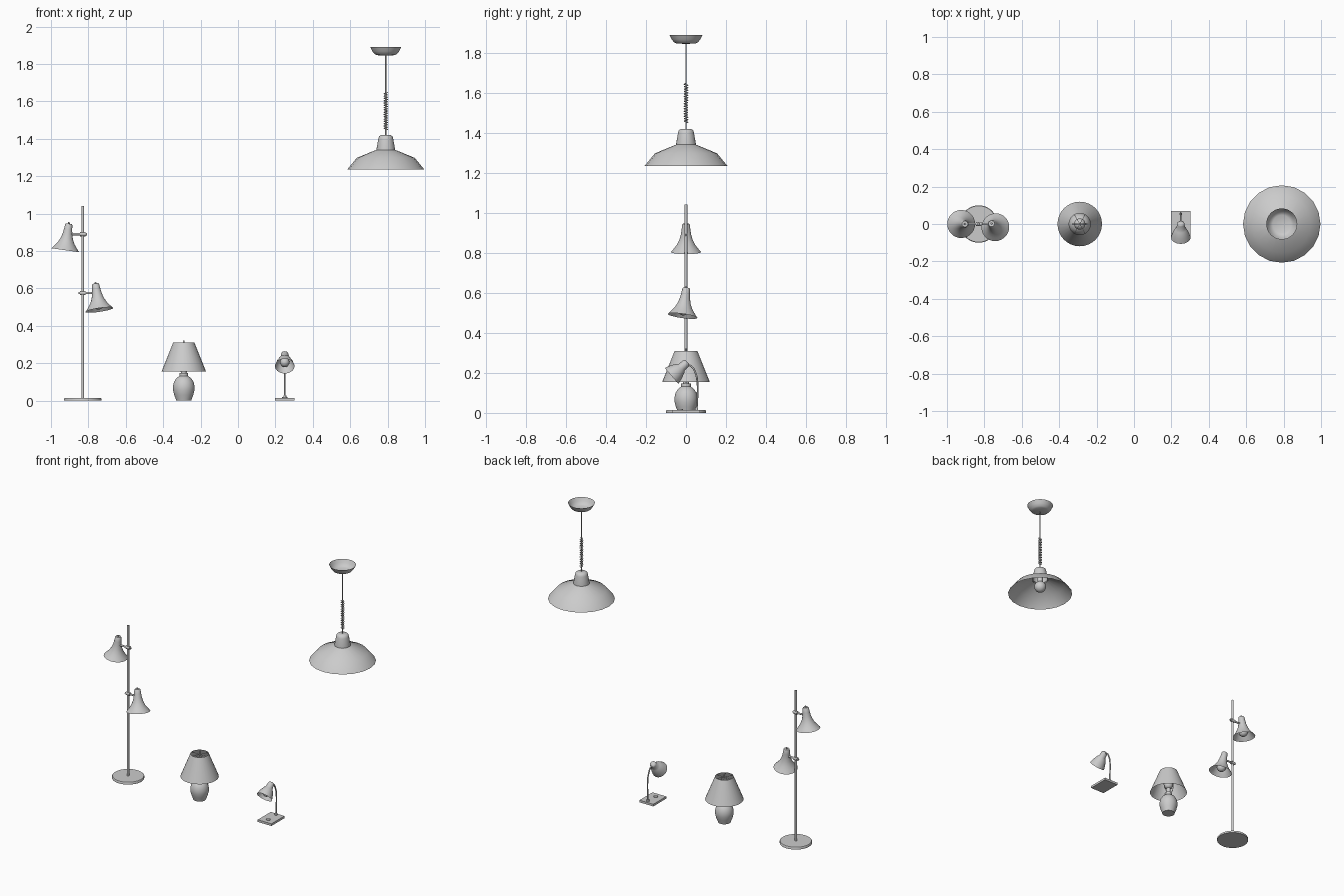
import bpy, bmesh, math
from mathutils import Vector

if "Cube" in bpy.data.objects:
    bpy.data.objects.remove(bpy.data.objects["Cube"])


def lathe(name, profile, origin, axis=(0, 0, 1), sides=24):
    """Revolve (radius, height) points about an axis through origin."""
    bm = bmesh.new()
    vs = [bm.verts.new((r, 0, z)) for r, z in profile]
    es = [bm.edges.new(p) for p in zip(vs, vs[1:])]
    bmesh.ops.spin(bm, geom=vs + es, axis=(0, 0, 1), cent=(0, 0, 0),
                   angle=math.tau, steps=sides, use_duplicate=False)
    bmesh.ops.remove_doubles(bm, verts=bm.verts, dist=1e-5)
    bmesh.ops.recalc_face_normals(bm, faces=bm.faces)
    me = bpy.data.meshes.new(name)
    bm.to_mesh(me)
    bm.free()
    ob = bpy.data.objects.new(name, me)
    bpy.context.collection.objects.link(ob)
    ob.location = origin
    ob.rotation_mode = 'QUATERNION'
    ob.rotation_quaternion = Vector((0, 0, 1)).rotation_difference(Vector(axis))
    bpy.ops.object.select_all(action='DESELECT')
    ob.select_set(True)
    bpy.context.view_layer.objects.active = ob
    bpy.ops.object.shade_smooth_by_angle(angle=math.radians(40))
    return ob


def rod(name, a, b, r, sides=12):
    a, b = Vector(a), Vector(b)
    h = (b - a).length
    return lathe(name, [(0, 0), (r, 0), (r, h), (0, h)], a, b - a, sides)


def ball(name, c, r):
    n = 10
    prof = [(r * math.sin(math.pi * i / n), -r * math.cos(math.pi * i / n)) for i in range(n + 1)]
    prof[0], prof[-1] = (0, -r), (0, r)
    return lathe(name, prof, c, sides=20)


def wire(name, pts, r, smooth=False, cyclic=False):
    cu = bpy.data.curves.new(name, 'CURVE')
    cu.dimensions = '3D'
    cu.bevel_depth = r
    cu.bevel_resolution = 2
    cu.use_fill_caps = True
    sp = cu.splines.new('BEZIER' if smooth else 'POLY')
    if smooth:
        sp.bezier_points.add(len(pts) - 1)
        for bp, p in zip(sp.bezier_points, pts):
            bp.co = p
            bp.handle_left_type = bp.handle_right_type = 'AUTO'
    else:
        sp.points.add(len(pts) - 1)
        for q, p in zip(sp.points, pts):
            q.co = (*p, 1)
    sp.use_cyclic_u = cyclic
    ob = bpy.data.objects.new(name, cu)
    bpy.context.collection.objects.link(ob)
    return ob


# --- Pendant lamp: canopy, cord, coiled cord, cap, shade, bulb
px = 0.79
lathe("pendant_canopy", [(0, 1.845), (0.048, 1.847), (0.06, 1.853), (0.072, 1.868), (0.083, 1.89)], (px, 0, 0), sides=32)
rod("pendant_cord", (px, 0, 1.415), (px, 0, 1.847), 0.003, 8)
turns, steps = 16, 12
wire("pendant_coil", [(px + 0.009 * math.cos(math.tau * i / steps), 0.009 * math.sin(math.tau * i / steps),
                       1.45 + 0.197 * i / (turns * steps)) for i in range(turns * steps + 1)], 0.0025)
lathe("pendant_cap", [(0, 1.42), (0.026, 1.42), (0.036, 1.413), (0.04, 1.4), (0.05, 1.342), (0.05, 1.335)],
      (px, 0, 0))
lathe("pendant_shade", [(0.048, 1.342), (0.155, 1.298), (0.207, 1.235)], (px, 0, 0), sides=20)
rod("pendant_socket", (px, 0, 1.31), (px, 0, 1.415), 0.018)
ball("pendant_bulb", (px, 0, 1.285), 0.038)

# --- Floor lamp: base, pole and two bell spotlights
fx = -0.83
lathe("floor_base", [(0, 0), (0.1, 0), (0.1, 0.011), (0.097, 0.015), (0, 0.015)], (fx, 0, 0), sides=40)
rod("floor_pole", (fx, 0, 0.01), (fx, 0, 1.042), 0.007)
bell = [(0, 0), (0.016, 0), (0.019, -0.004), (0.022, -0.03), (0.026, -0.055), (0.033, -0.08),
        (0.045, -0.105), (0.06, -0.125), (0.075, -0.143)]


def spotlight(tag, top, axis, arm_z, arm_end):
    top, up = Vector(top), Vector(axis).normalized()
    lathe(tag + "_shade", bell, top, up, 28)
    rod(tag + "_switch", top - up * 0.002, top + up * 0.008, 0.005)
    rod(tag + "_socket", top - up * 0.09, top - up * 0.01, 0.014)
    ball(tag + "_bulb", top - up * 0.11, 0.03)
    s = math.copysign(1, arm_end - fx)
    rod(tag + "_arm", (fx - s * 0.022, 0, arm_z), (arm_end, 0, arm_z), 0.006)
    rod(tag + "_clamp", (fx - s * 0.014, 0, arm_z), (fx + s * 0.014, 0, arm_z), 0.011)


spotlight("upper_spot", (-0.904, 0, 0.946), (0.14, 0, 0.99), 0.89, -0.9)
spotlight("lower_spot", (-0.762, 0.002, 0.625), (-0.145, 0.135, 0.98), 0.575, -0.77)

# --- Table lamp: vase body, neck, shade, bulb, harp, spokes, finial
tx = -0.29
lathe("table_body", [(0, 0), (0.04, 0), (0.042, 0.008), (0.051, 0.03), (0.057, 0.055), (0.058, 0.075),
                     (0.053, 0.098), (0.042, 0.117), (0.03, 0.127), (0.024, 0.131), (0.024, 0.148), (0, 0.148)],
      (tx, 0, 0), sides=32)
rod("table_socket", (tx, 0, 0.145), (tx, 0, 0.185), 0.014)
ball("table_bulb", (tx, 0, 0.21), 0.03)
lathe("table_shade", [(0.057, 0.31), (0.119, 0.155)], (tx, 0, 0), sides=32)
wire("table_harp", [(tx + x, 0, z) for x, z in ((-0.014, 0.152), (-0.036, 0.19), (-0.034, 0.25), (0, 0.302),
                                               (0.034, 0.25), (0.036, 0.19), (0.014, 0.152))], 0.0018, True)
for i in range(6):
    a = math.tau * i / 6
    rod(f"table_spoke_{i}", (tx, 0, 0.304), (tx + 0.058 * math.cos(a), 0.058 * math.sin(a), 0.306), 0.0015, 6)
rod("table_finial", (tx, 0, 0.3), (tx, 0, 0.322), 0.005)

# --- Desk lamp: base plate, button, curved stem, tilted head, bulb
dx = 0.25
bpy.ops.mesh.primitive_cube_add(size=1, location=(dx, 0, 0.0075))
base = bpy.context.object
base.name = "desk_base"
base.scale = (0.104, 0.14, 0.015)
bev = base.modifiers.new("soft_edges", 'BEVEL')
bev.width = 0.002
bev.segments = 2
rod("desk_button", (dx, -0.03, 0.013), (dx, -0.03, 0.019), 0.014, 20)
rod("desk_stem_collar", (dx, 0.053, 0.013), (dx, 0.053, 0.027), 0.008)
wire("desk_stem", [(dx, y, z) for y, z in ((0.053, 0.012), (0.057, 0.08), (0.058, 0.14), (0.047, 0.2),
                                          (0.024, 0.235), (0, 0.24))], 0.0045, True)
up = Vector((0, 0.757, 0.656))
top = Vector((dx, 0.008, 0.254))
lathe("desk_head", [(0, 0), (0.012, -0.001), (0.018, -0.005), (0.021, -0.012), (0.022, -0.038), (0.03, -0.048),
                    (0.044, -0.078), (0.052, -0.106)], top, up, 28)
rod("desk_socket", top - up * 0.06, top - up * 0.01, 0.012)
ball("desk_bulb", top - up * 0.075, 0.025)
